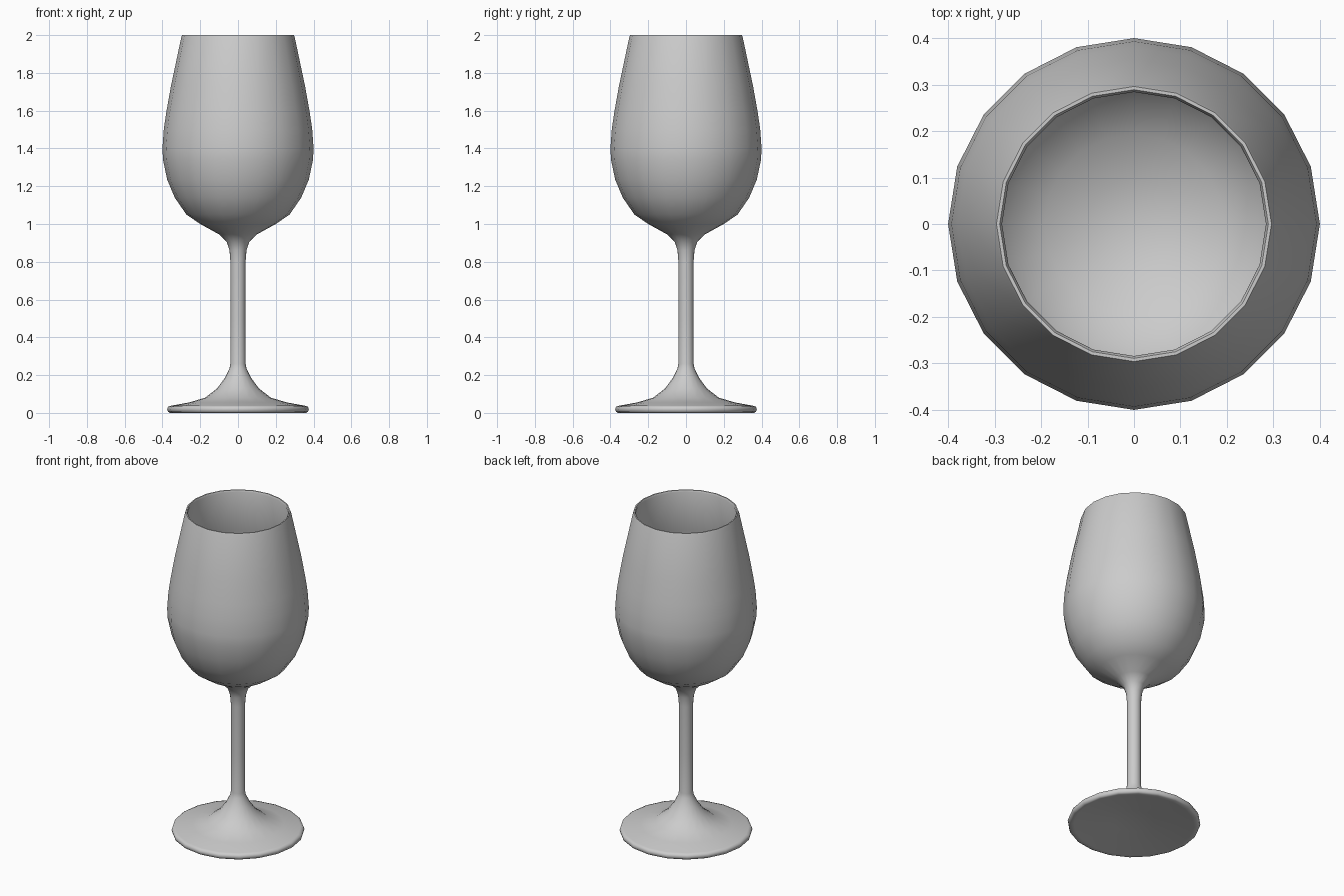
import bpy, bmesh
from math import radians, tau
from mathutils import Vector

if "Cube" in bpy.data.objects:
    bpy.data.objects.remove(bpy.data.objects["Cube"])

SIDES = 20

# half profile (radius, height), from the underside centre round to the inner bowl centre
foot = [(0, 0.04), (0.12, 0.03), (0.25, 0.014), (0.34, 0.003), (0.36, 0), (0.371, 0.006),
        (0.375, 0.02), (0.37, 0.033), (0.355, 0.038), (0.26, 0.055), (0.175, 0.08),
        (0.11, 0.13), (0.07, 0.185), (0.045, 0.235), (0.04, 0.26)]
stem = [(0.039, 0.5), (0.04, 0.8), (0.045, 0.86), (0.06, 0.905), (0.1, 0.945)]
bowl_outer = [(0.2, 1.0), (0.273, 1.05), (0.335, 1.14), (0.375, 1.235), (0.397, 1.34),
              (0.4, 1.4), (0.393, 1.5), (0.38, 1.59), (0.355, 1.73), (0.3, 1.99)]
lip = [(0.296, 2.0), (0.289, 2.0), (0.284, 1.99)]
bowl_inner = [(0.339, 1.73), (0.364, 1.59), (0.378, 1.5), (0.385, 1.4), (0.382, 1.34),
              (0.361, 1.24), (0.323, 1.15), (0.263, 1.065), (0.193, 1.018),
              (0.1, 0.98), (0, 0.965)]


def lathe(name, profile):
    """Spin a half profile around z into a closed solid."""
    bm = bmesh.new()
    verts = [bm.verts.new((r, 0, z)) for r, z in profile]
    edges = [bm.edges.new(pair) for pair in zip(verts, verts[1:])]
    bmesh.ops.spin(bm, geom=verts + edges, cent=Vector(), axis=(0, 0, 1),
                   angle=tau, steps=SIDES)
    bmesh.ops.remove_doubles(bm, verts=bm.verts, dist=0.0005)
    bmesh.ops.recalc_face_normals(bm, faces=bm.faces)
    mesh = bpy.data.meshes.new(name)
    bm.to_mesh(mesh)
    bm.free()
    obj = bpy.data.objects.new(name, mesh)
    bpy.context.collection.objects.link(obj)
    return obj


# one continuous turned piece: foot, stem and hollow bowl
glass = lathe("wine_glass", foot + stem + bowl_outer + lip + bowl_inner)
bpy.context.view_layer.objects.active = glass
glass.select_set(True)
bpy.ops.object.shade_smooth_by_angle(angle=radians(60))
